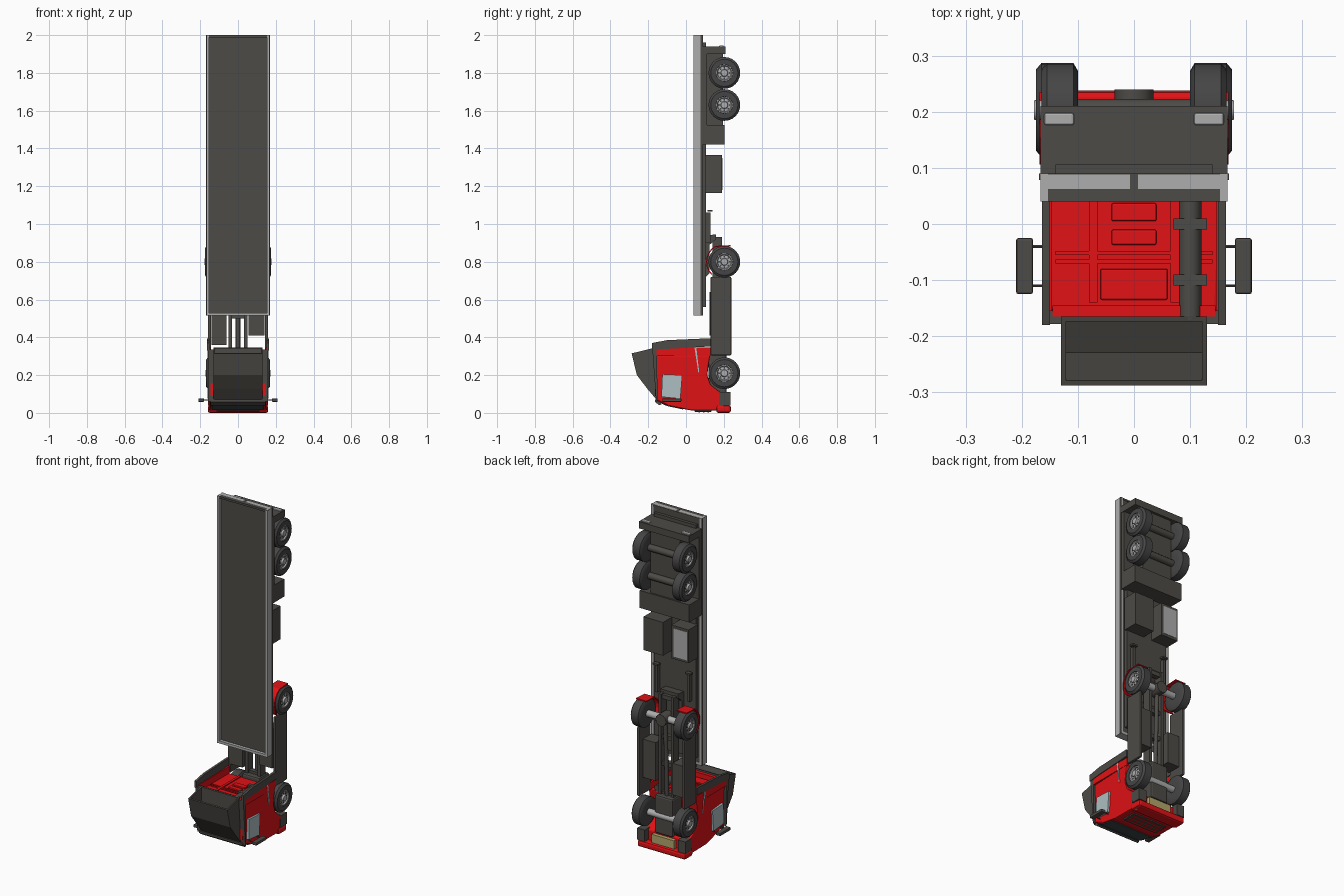
import bpy, bmesh, math
from mathutils import Vector

if "Cube" in bpy.data.objects:
    bpy.data.objects.remove(bpy.data.objects["Cube"])

def mat(name, r, g, b):
    m = bpy.data.materials.new(name)
    m.diffuse_color = (r, g, b, 1)
    m.use_nodes = True
    m.node_tree.nodes["Principled BSDF"].inputs["Base Color"].default_value = m.diffuse_color
    return m

DARK = mat("dark_grey", .075, .07, .062)
TYRE = mat("rubber", .06, .06, .06)
RED = mat("red_paint", .75, .006, .008)
LIGHT = mat("light_grey", .42, .42, .42)
GLASS = mat("window_glass", .42, .52, .54)
TINT = mat("tinted_glass", .05, .07, .075)
BRASS = mat("radiator_brass", .45, .38, .15)

def finish(name, bm, m, bevel=0, smooth=False):
    bmesh.ops.recalc_face_normals(bm, faces=bm.faces)
    me = bpy.data.meshes.new(name)
    bm.to_mesh(me)
    bm.free()
    me.materials.append(m)
    ob = bpy.data.objects.new(name, me)
    bpy.context.collection.objects.link(ob)
    if bevel:
        b = ob.modifiers.new("bevel", 'BEVEL')
        b.width, b.segments = bevel, 2
    if smooth:
        bpy.context.view_layer.objects.active = ob
        ob.select_set(True)
        bpy.ops.object.shade_smooth_by_angle(angle=math.radians(35))
        ob.select_set(False)
    return ob

def prism(bm, prof, x0, x1):
    """Extrude a (y, z) profile from x0 to x1."""
    f = bm.faces.new([bm.verts.new((x0, y, z)) for y, z in prof])
    ex = bmesh.ops.extrude_face_region(bm, geom=[f])
    vs = [v for v in ex["geom"] if isinstance(v, bmesh.types.BMVert)]
    bmesh.ops.translate(bm, verts=vs, vec=(x1 - x0, 0, 0))

def slab(name, prof, x0, x1, m, pair=False, bevel=0):
    bm = bmesh.new()
    prism(bm, prof, x0, x1)
    if pair:
        prism(bm, prof, -x0, -x1)
    return finish(name, bm, m, bevel)

def box(name, x, y, z, m, pair=False, bevel=0):
    return slab(name, [(y[0], z[0]), (y[1], z[0]), (y[1], z[1]), (y[0], z[1])],
                x[0], x[1], m, pair, bevel)

def lathe(name, prof, cy, cz, m, n=24):
    """Spin an (x, radius) profile about the x axis, on both sides of the truck."""
    bm = bmesh.new()
    for s in (1, -1):
        rings = [[bm.verts.new((s * x, cy + r * math.cos(2 * math.pi * i / n),
                                cz + r * math.sin(2 * math.pi * i / n))) for i in range(n)]
                 for x, r in prof]
        for a, b in zip(rings, rings[1:]):
            for i in range(n):
                bm.faces.new((a[i], a[i - 1], b[i - 1], b[i]))
        bm.faces.new(rings[0])
        bm.faces.new(rings[-1])
    return finish(name, bm, m, smooth=True)

def rod(name, p, q, r, m, n=12):
    p, q = Vector(p), Vector(q)
    bm = bmesh.new()
    bmesh.ops.create_cone(bm, cap_ends=True, segments=n, radius1=r, radius2=r, depth=(q - p).length)
    bm.transform((q - p).to_track_quat('Z', 'Y').to_matrix().to_4x4())
    bmesh.ops.translate(bm, verts=bm.verts, vec=(p + q) / 2)
    return finish(name, bm, m, smooth=True)

# Wheels and axles
for label, cz, dx in (("front", .21, .004), ("drive", .80, .01),
                      ("trailer_fore", 1.63, 0), ("trailer_aft", 1.80, 0)):
    lathe(label + "_tyres", [(.10 + dx, .045), (.10 + dx, .07), (.108 + dx, .084), (.155 + dx, .084),
                             (.165 + dx, .072), (.165 + dx, .045), (.15 + dx, .042)], .203, cz, TYRE)
    lathe(label + "_rims", [(.105 + dx, .044), (.162 + dx, .044), (.162 + dx, .039), (.155 + dx, .035),
                            (.157 + dx, .02), (.168 + dx, .017), (.168 + dx, .008)], .203, cz, LIGHT)
    for k in range(8):
        a = k * math.pi / 4
        for s in (1, -1):
            y, z = .203 + .028 * math.cos(a), cz + .028 * math.sin(a)
            rod(label + "_rim_hole", (s * (.15 + dx), y, z), (s * (.158 + dx), y, z), .005, TYRE, 6)
    rod(label + "_axle", (-.12, .203, cz), (.12, .203, cz), .02, LIGHT if cz < 1 else DARK)

# Trailer bed: recessed floor inside a light rim
box("bed_floor", (-.16, .16), (.058, .088), (.53, 1.99), DARK)
box("bed_side_rim", (.153, .167), (.04, .09), (.515, 2.0), LIGHT, True)
for z in ((.515, .53), (1.988, 1.9985)):
    box("bed_end_rim", (-.155, .155), (.04, .09), z, LIGHT if z[0] < 1 else DARK)
box("bed_end_cap", (-.167, .167), (.04, .062), (1.993, 2.0), DARK)
box("bed_side_trim", (.166, .169), (.078, .09), (.515, 2.0), DARK, True)
box("bed_end_panel", (.007, .163), (.062, .088), (1.99, 2.0), LIGHT, True)

# Trailer underframe
box("trailer_underframe", (-.14, .14), (.086, .106), (.56, 1.96), DARK)
box("trailer_bogie", (-.098, .098), (.10, .195), (1.44, 1.93), DARK)
box("trailer_bogie_roof", (-.165, .165), (.09, .112), (1.42, 1.94), DARK)
box("trailer_front_guard", (-.165, .165), (.09, .205), (1.42, 1.525), DARK)
box("trailer_rear_guard", (-.167, .167), (.09, .21), (1.90, 1.94), DARK)
box("tail_light", (.107, .16), (.176, .198), (1.935, 1.946), LIGHT, True, .004)
box("tool_box_left", (.02, .15), (.10, .19), (1.165, 1.365), DARK)
box("tool_box_right", (-.15, -.035), (.10, .19), (1.165, 1.365), DARK)
box("tool_box_lid", (-.14, -.05), (.188, .192), (1.18, 1.35), LIGHT)
box("landing_leg", (.10, .115), (.10, .13), (.90, 1.06), DARK, True)
box("landing_foot", (.09, .125), (.115, .14), (1.065, 1.075), DARK, True)

# Tractor chassis
box("frame_rail", (.033, .05), (.14, .19), (.10, .93), DARK, True)
for z in (.32, .50, .66, .90):
    box("cross_member", (-.04, .04), (.15, .18), (z, z + .025), DARK)
rod("drive_shaft", (0, .18, .30), (0, .195, .78), .012, DARK)
rod("differential", (0, .165, .80), (0, .24, .80), .035, DARK)
box("engine", (-.06, .06), (.12, .215), (.10, .33), DARK, bevel=.01)
slab("coupling_plate", [(.106, .72), (.106, .94), (.16, .945), (.16, .92), (.125, .89),
                        (.125, .74)], -.06, .06, DARK)
box("side_skirt", (.142, .16), (.13, .24), (.305, .72), DARK, True, .006)
box("fuel_tank", (-.14, -.06), (.13, .215), (.36, .55), DARK)
box("battery_box", (.055, .14), (.125, .21), (.41, .64), DARK)

# Drive wheel mudguards: an arc ending in a straight flap
def arc(r):
    return [(.203 + r * math.cos(a), .80 + r * math.sin(a))
            for a in [math.radians(225 - 15 * i) for i in range(8)]]
slab("drive_mudguard", arc(.097) + [(.235, .888), (.235, .882)] + arc(.091)[::-1], .10, .168, RED, True)

# Cab body with wheel arch in its side profile
bm = bmesh.new()
prism(bm, [(-.155, .065), (-.10, .04), (.02, .014), (.20, .012), (.20, .10), (.165, .122), (.13, .15),
           (.113, .20), (.12, .26), (.128, .305), (-.155, .305)], -.16, .16)
for v in bm.verts:
    if v.co.y < -.09:
        v.co.x *= .93
    if v.co.z < .05:
        v.co.x *= .96
finish("cab_body", bm, RED, .006)
box("cab_roof_lip", (-.145, .145), (-.165, -.145), (.09, .335), RED)
slab("cab_rear_corner", [(-.155, .30), (.13, .30), (.13, .345), (-.155, .345)], .146, .16, RED, True)

# Rear wall panels
for x, y in ((.04, (.005, .037)), (.04, (-.037, -.01)), (.06, (-.135, -.08))):
    box("rear_wall_panel", (-x, x), y, (.30, .313), RED, bevel=.003)
box("rear_wall_rib", (.065, .08), (-.14, .12), (.30, .311), RED, True)
for y in (-.07, -.055):
    box("rear_wall_bar", (-.14, .14), (y, y + .007), (.30, .311), RED)

# Side extenders and roof deflector
slab("side_extender", [(-.18, .33), (-.18, .37), (-.10, .385), (.13, .395), (.13, .352), (-.13, .337)],
     .15, .164, DARK, True)
slab("roof_side_strip", [(-.178, .335), (-.155, .335), (-.15, .06), (-.158, .06)], .125, .16, DARK, True)
bm = bmesh.new()
prism(bm, [(-.152, .065), (-.205, .128), (-.26, .20), (-.288, .315), (-.165, .345)], -.13, .13)
bmesh.ops.recalc_face_normals(bm, faces=bm.faces)
back = max(bm.faces, key=lambda f: f.normal.z)
bmesh.ops.inset_region(bm, faces=[back], thickness=.013)
ex = bmesh.ops.extrude_discrete_faces(bm, faces=[back])["faces"][0]
rim = [v for v in ex.verts]
old = [v for v in bm.verts if not v.link_faces]
edges = [e for e in bm.edges if len(e.link_faces) == 1]
inner, outer = [e for e in edges if e in ex.edges[:]], [e for e in edges if e not in ex.edges[:]]
for v in rim:
    v.co.z -= .13
    if v.co.y < -.23:
        v.co.y += .05
if inner and outer:
    bmesh.ops.bridge_loops(bm, edges=edges)
finish("roof_deflector", bm, DARK)

# Windows, windscreen, grille and bumper
slab("side_window", [(-.13, .085), (-.03, .075), (-.02, .20), (-.125, .205)], .148, .1625, GLASS, True)
slab("door_handle_slot", [(.045, .345), (.055, .345), (.07, .215), (.065, .215)], .155, .162, GLASS, True)
slab("windscreen", [(-.15, .058), (-.10, .036), (-.015, .018), (-.015, .03), (-.10, .05), (-.14, .07)],
     -.138, .138, TINT)
slab("sun_visor", [(-.165, .07), (-.165, .058), (-.14, .04), (-.13, .045), (-.15, .07)], -.145, .145, DARK)
box("front_grille", (-.115, .115), (.045, .135), (.006, .02), DARK, bevel=.003)
for y in (.065, .09, .115):
    box("grille_bar", (-.11, .11), (y, y + .008), (.003, .01), RED)
box("bumper", (-.16, .16), (.16, .238), (.0, .04), RED, bevel=.012)
box("bumper_headlight", (.10, .145), (.175, .205), (-.0, .01), LIGHT, True)
box("bumper_step", (.11, .16), (.175, .235), (.04, .11), DARK, True)
box("radiator", (-.075, .075), (.195, .222), (.04, .09), BRASS)

# Mirrors
box("mirror", (.18, .21), (-.125, -.025), (.058, .076), DARK, True, .004)
for s in (1, -1):
    for y in (-.11, -.04):
        rod("mirror_arm", (s * .14, y, .07), (s * .185, y, .068), .003, DARK, 6)

# Exhaust stack behind the cab
rod("exhaust_stack", (.10, -.17, .325), (.10, .13, .325), .02, DARK)
for y in (-.10, 0):
    box("exhaust_clamp", (.07, .13), (y - .01, y + .01), (.30, .345), DARK)
